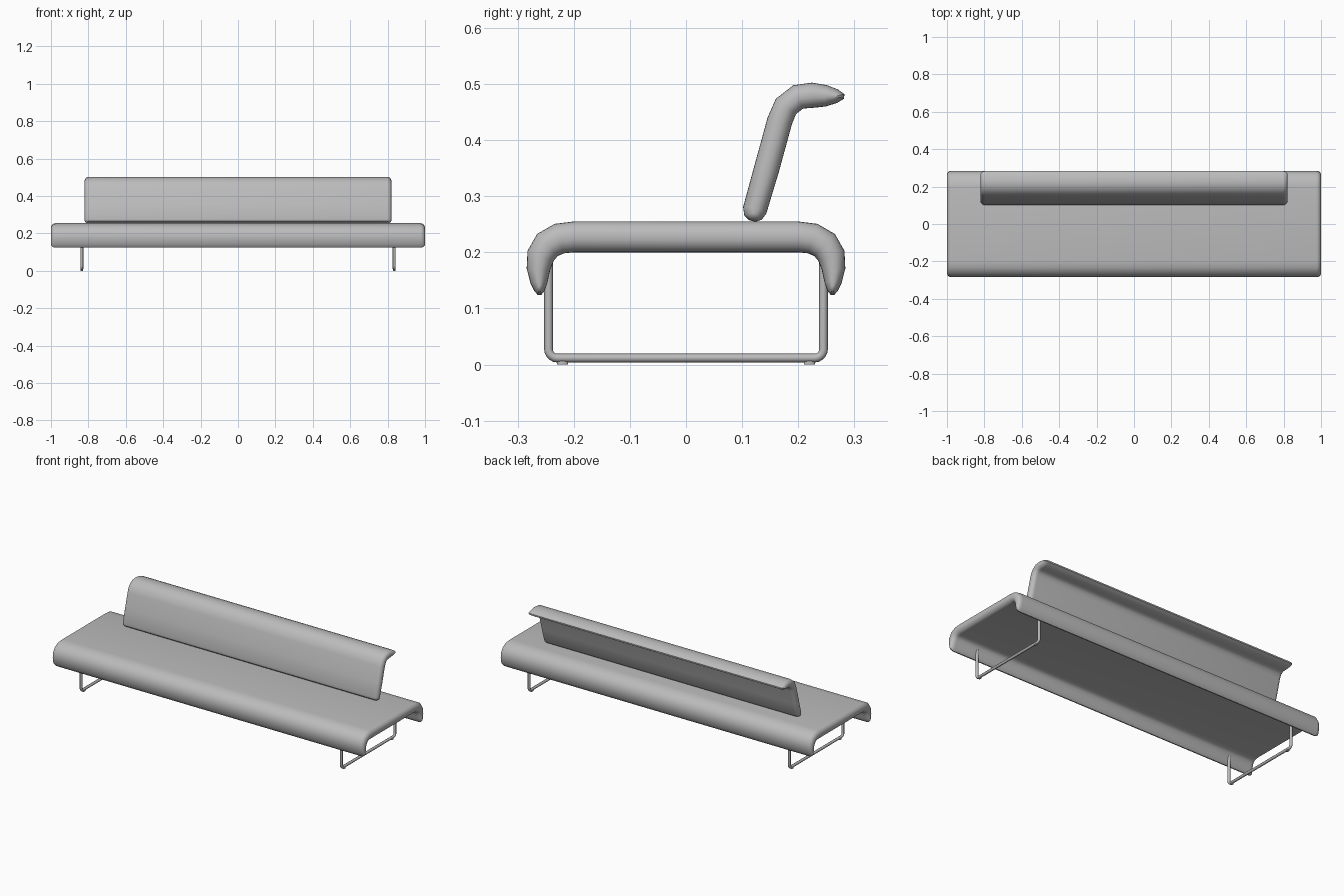
import bpy, bmesh, math
from mathutils import Vector

old = bpy.data.objects.get("Cube")
if old:
    bpy.data.objects.remove(old, do_unlink=True)

grey = bpy.data.materials.new("plain grey")
grey.use_nodes = True
grey.diffuse_color = (0.5, 0.5, 0.5, 1)
grey.node_tree.nodes["Principled BSDF"].inputs["Base Color"].default_value = (0.5, 0.5, 0.5, 1)


def finish(obj, angle=35):
    obj.data.materials.append(grey)
    bpy.ops.object.select_all(action="DESELECT")
    obj.select_set(True)
    bpy.context.view_layer.objects.active = obj
    bpy.ops.object.shade_smooth_by_angle(angle=math.radians(angle))


def section(path, shrink, pull):
    """Outline around a (y, z, half thickness) centreline, thinned and pulled in at its tips."""
    pts = [Vector((y, z)) for y, z, t in path]
    last = len(pts) - 1
    left, right = [], []
    for i, p in enumerate(pts):
        tangent = (pts[min(i + 1, last)] - pts[max(i - 1, 0)]).normalized()
        side = Vector((-tangent.y, tangent.x)) * path[i][2] * shrink
        for k, weight in enumerate((0.7, 0.45, 0.2)):
            if i == k:
                p = p + tangent * pull * weight
            if i == last - k:
                p = p - tangent * pull * weight
        left.append(p + side)
        right.append(p - side)
    return left + right[::-1]


def cushion(name, path, half_length, radius, steps=5):
    """Sweep the outline along x, with rounded ends."""
    angles = [math.radians(78) * i / steps for i in range(steps + 1)]
    ends = [(half_length - radius + radius * math.sin(a) / math.sin(angles[-1]),
             math.cos(a)) for a in angles]
    stations = [(-x, c) for x, c in reversed(ends)] + ends
    bm = bmesh.new()
    rings = []
    for x, c in stations:
        outline = section(path, c, radius * (1 - c))
        rings.append([bm.verts.new((x, p.x, p.y)) for p in outline])
    n = len(rings[0])
    for a, b in zip(rings, rings[1:]):
        for i in range(n):
            j = (i + 1) % n
            bm.faces.new((a[i], a[j], b[j], b[i]))
    for ring in (rings[0], rings[-1]):
        for i in range(n // 2 - 1):
            bm.faces.new((ring[i], ring[i + 1], ring[n - 2 - i], ring[n - 1 - i]))
    bmesh.ops.recalc_face_normals(bm, faces=bm.faces)
    mesh = bpy.data.meshes.new(name)
    bm.to_mesh(mesh)
    bm.free()
    obj = bpy.data.objects.new(name, mesh)
    bpy.context.collection.objects.link(obj)
    finish(obj)


# Seat: flat slab whose front and back edges roll down and taper
half = [(0.2, 0.2275, 0.0275), (0.226, 0.2245, 0.0275), (0.247, 0.213, 0.027),
        (0.259, 0.194, 0.025), (0.263, 0.17, 0.021), (0.262, 0.145, 0.015),
        (0.261, 0.131, 0.009), (0.261, 0.124, 0.003)]
cushion("seat", [(-y, z, t) for y, z, t in reversed(half)] + half, 1.0, 0.025)

# Backrest: leaning panel with its top edge folded backwards
back = [(0.118, 0.256, 0.006), (0.1195, 0.262, 0.016), (0.1225, 0.275, 0.0215),
        (0.144, 0.35, 0.0225), (0.167, 0.434, 0.0225), (0.178, 0.46, 0.0225),
        (0.2, 0.477, 0.0225), (0.225, 0.48, 0.0225), (0.25, 0.479, 0.019),
        (0.27, 0.4785, 0.012), (0.282, 0.478, 0.004)]
cushion("backrest", back, 0.82, 0.022)


def leg_frame(name, x):
    """U-shaped tube with rounded lower corners."""
    y, bottom, bend = 0.245, 0.0115, 0.016
    pts = [(-y, 0.21)]
    for sign in (-1, 1):
        arc = [math.radians(90 * i / 5) for i in range(6)]
        if sign > 0:
            arc.reverse()
        pts += [(sign * (y - bend + bend * math.cos(a)),
                 bottom + bend - bend * math.sin(a)) for a in arc]
    pts.append((y, 0.21))
    curve = bpy.data.curves.new(name, "CURVE")
    curve.dimensions = "3D"
    curve.bevel_depth = 0.0078
    curve.bevel_resolution = 2
    curve.use_fill_caps = True
    spline = curve.splines.new("POLY")
    spline.points.add(len(pts) - 1)
    for point, (py, pz) in zip(spline.points, pts):
        point.co = (x, py, pz, 1)
    obj = bpy.data.objects.new(name, curve)
    bpy.context.collection.objects.link(obj)
    bpy.ops.object.select_all(action="DESELECT")
    obj.select_set(True)
    bpy.context.view_layer.objects.active = obj
    bpy.ops.object.convert(target="MESH")
    finish(bpy.context.object, 50)


# Legs and small floor pads
for side, x in (("left", 0.835), ("right", -0.835)):
    leg_frame(side + "_leg_frame", x)
    for end, y in (("front", -0.22), ("back", 0.22)):
        bpy.ops.mesh.primitive_cylinder_add(vertices=16, radius=0.01, depth=0.006,
                                            location=(x, y, 0.003))
        pad = bpy.context.object
        pad.name = f"{side}_{end}_floor_pad"
        pad.scale.x = 0.6
        finish(pad)
